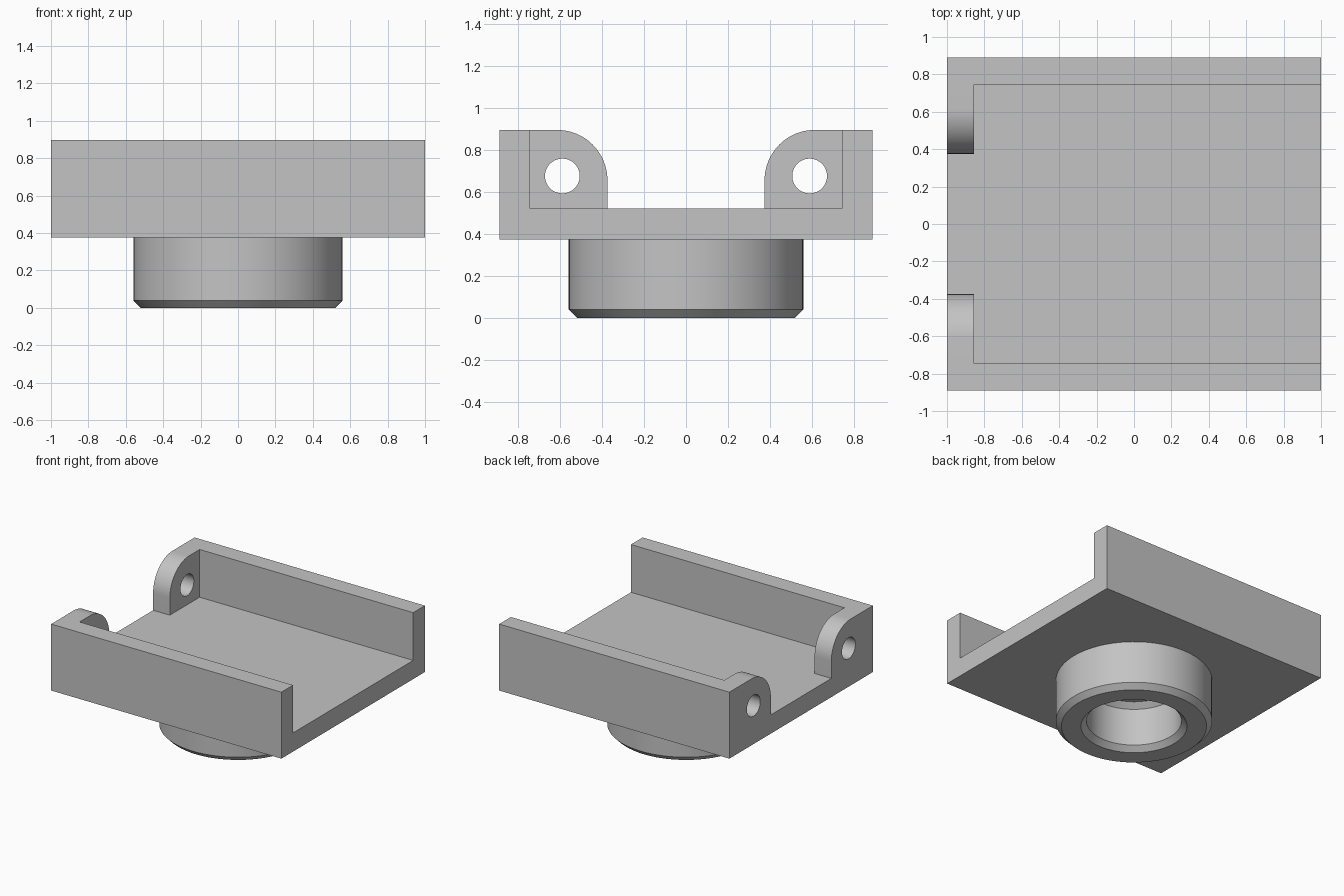
import bpy, bmesh
from math import sin, cos, pi, radians
from mathutils import Vector

if "Cube" in bpy.data.objects:
    bpy.data.objects.remove(bpy.data.objects["Cube"], do_unlink=True)

grey = bpy.data.materials.new("light grey")
grey.use_nodes = True
colour = (0.55, 0.55, 0.55, 1)
grey.diffuse_color = colour
grey.node_tree.nodes["Principled BSDF"].inputs["Base Color"].default_value = colour

HALF_Y, WALL_Y = 0.89, 0.745
BASE_Z, FLOOR_Z, TOP_Z = 0.375, 0.522, 0.897
TAB_Y, TAB_X = 0.375, -0.855
HOLE_Y, HOLE_Z, HOLE_R = 0.59, 0.677, 0.083


def add_object(name, bm):
    bmesh.ops.recalc_face_normals(bm, faces=bm.faces)
    mesh = bpy.data.meshes.new(name)
    bm.to_mesh(mesh)
    bm.free()
    mesh.materials.append(grey)
    ob = bpy.data.objects.new(name, mesh)
    bpy.context.collection.objects.link(ob)
    return ob


def prism(name, outline, x0, x1):
    """Extrude a (y, z) outline along x."""
    bm = bmesh.new()
    face = bm.faces.new([bm.verts.new((x0, y, z)) for y, z in outline])
    out = bmesh.ops.extrude_face_region(bm, geom=[face])
    moved = [v for v in out["geom"] if isinstance(v, bmesh.types.BMVert)]
    bmesh.ops.translate(bm, verts=moved, vec=(x1 - x0, 0, 0))
    return add_object(name, bm)


def arc(cy, cz, r, start, end, n):
    steps = [start + (end - start) * i / n for i in range(n + 1)]
    return [(cy + r * cos(a), cz + r * sin(a)) for a in steps]


def combine(target, tool, operation):
    mod = target.modifiers.new(operation.lower(), "BOOLEAN")
    mod.operation, mod.solver, mod.object = operation, "EXACT", tool
    select(target)
    bpy.ops.object.modifier_apply(modifier=mod.name)
    bpy.data.objects.remove(tool, do_unlink=True)


def select(ob):
    bpy.ops.object.select_all(action="DESELECT")
    ob.select_set(True)
    bpy.context.view_layer.objects.active = ob


# Channel: floor plate with two side walls
half = [(HALF_Y, BASE_Z), (HALF_Y, TOP_Z), (WALL_Y, TOP_Z), (WALL_Y, FLOOR_Z)]
channel = prism("channel_tray", half + [(-y, z) for y, z in reversed(half)], -1, 1)

# Rounded tabs at one end, each with a pin hole
R = 0.24
for side in (1, -1):
    outline = [(HALF_Y - 0.05, BASE_Z + 0.05), (HALF_Y - 0.05, TOP_Z)]
    outline += arc(TAB_Y + R, TOP_Z - R, R, pi / 2, pi, 20)
    outline.append((TAB_Y, BASE_Z + 0.05))
    tab = prism("tab", [(side * y, z) for y, z in outline], -1, TAB_X)
    combine(channel, tab, "UNION")
    pin = prism("pin_cutter", arc(side * HOLE_Y, HOLE_Z, HOLE_R, 0, 2 * pi, 40)[:-1],
                -1.1, TAB_X + 0.1)
    combine(channel, pin, "DIFFERENCE")

# Hollow boss under the plate, chamfered at its rims and at the end of the bore
profile = [(0.56, BASE_Z), (0.56, 0.04), (0.52, 0), (0.38, 0),
           (0.34, 0.04), (0.34, BASE_Z - 0.04), (0.30, BASE_Z)]
bm = bmesh.new()
verts = [bm.verts.new((r, 0, z)) for r, z in profile]
edges = [bm.edges.new(pair) for pair in zip(verts, verts[1:])]
bmesh.ops.spin(bm, geom=verts + edges, cent=Vector(), axis=(0, 0, 1),
               angle=2 * pi, steps=96, use_duplicate=False)
bmesh.ops.remove_doubles(bm, verts=bm.verts, dist=0.0001)
boss = add_object("round_boss", bm)

for ob in (channel, boss):
    select(ob)
    bpy.ops.object.shade_smooth_by_angle(angle=radians(25))
